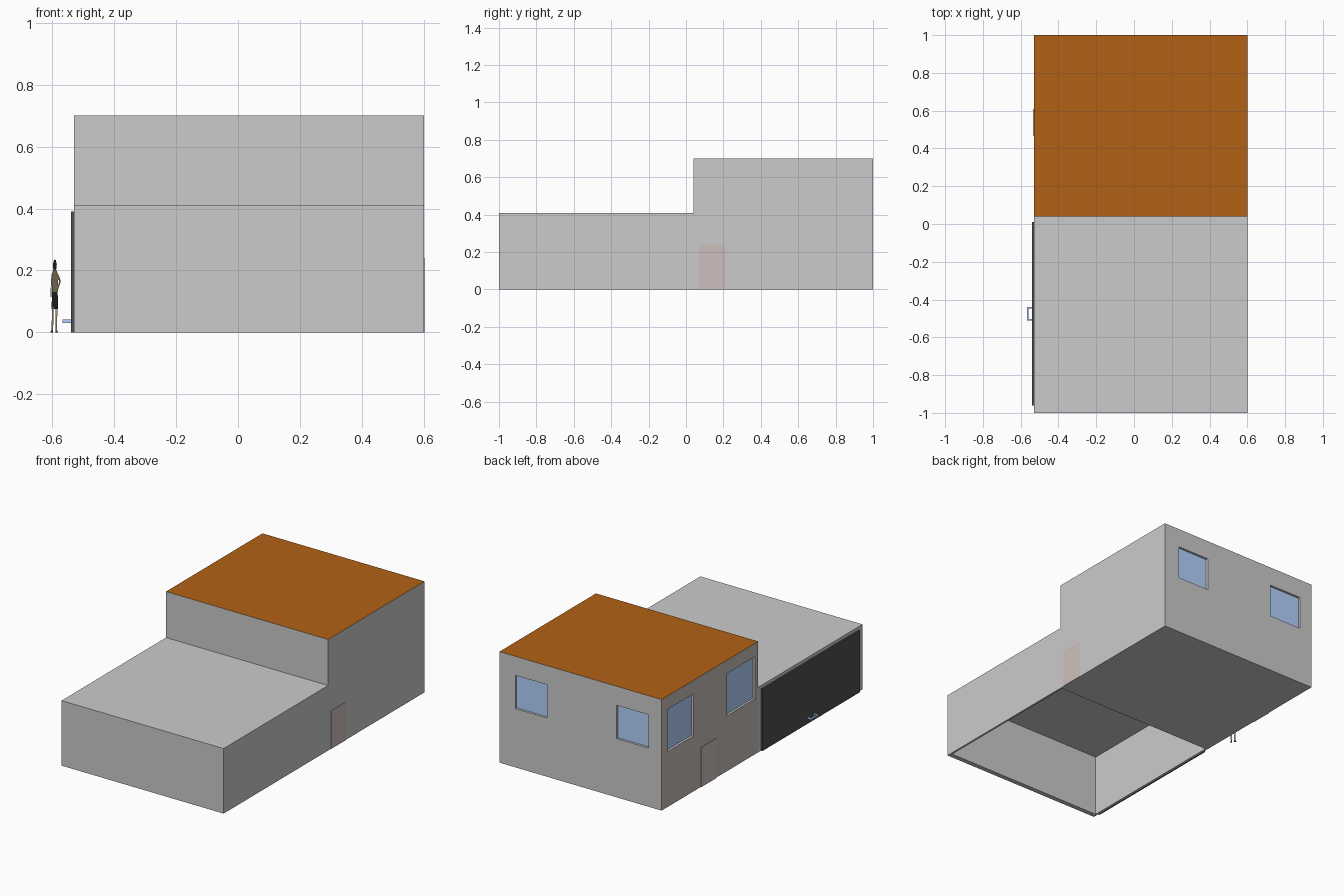
import bpy, bmesh
from mathutils import Vector, Matrix

if "Cube" in bpy.data.objects:
    bpy.data.objects.remove(bpy.data.objects["Cube"])


def material(name, rgb):
    m = bpy.data.materials.new(name)
    m.diffuse_color = (*rgb, 1)
    m.use_nodes = True
    m.node_tree.nodes["Principled BSDF"].inputs["Base Color"].default_value = m.diffuse_color
    return m


def finish(name, bm, mats=()):
    me = bpy.data.meshes.new(name)
    bm.to_mesh(me)
    bm.free()
    for m in mats:
        me.materials.append(m)
    ob = bpy.data.objects.new(name, me)
    bpy.context.collection.objects.link(ob)
    return ob


def add_box(bm, lo, hi):
    lo, hi = Vector(lo), Vector(hi)
    mat = Matrix.Translation((lo + hi) / 2) @ Matrix.Diagonal((*(hi - lo), 1))
    bmesh.ops.create_cube(bm, size=1, matrix=mat)


def boxes(name, spans, *mats):
    bm = bmesh.new()
    for lo, hi in spans:
        add_box(bm, lo, hi)
    return finish(name, bm, mats)


def cut(target, name, spans):
    cutter = boxes(name, spans)
    cutter.hide_render = True
    cutter.hide_viewport = True
    mod = target.modifiers.new(name, 'BOOLEAN')
    mod.operation = 'DIFFERENCE'
    mod.solver = 'EXACT'
    mod.object = cutter


plaster = material("plaster", (0.6, 0.6, 0.6))
copper = material("roof_brown", (0.45, 0.12, 0.008))
warm = material("warm_wall", (0.58, 0.52, 0.48))
pinkish = material("door_pink_grey", (0.62, 0.53, 0.51))
dark = material("dark_panel", (0.08, 0.08, 0.08))
glass = material("window_blue", (0.45, 0.65, 1.0))
skin = material("skin", (0.5, 0.36, 0.25))
black = material("black_cloth", (0.015, 0.015, 0.015))
olive = material("olive_cloth", (0.2, 0.17, 0.09))

X0, X1, YM = -0.53, 0.60, 0.04   # side walls and the step between the volumes
D, T = 0.018, 0.004              # window recess and pane thickness

# tall house block: brown top, warm-tinted left wall
house = boxes("house_block", [((X0, YM, 0), (X1, 1, 0.70))], plaster, copper, warm)
for p in house.data.polygons:
    if p.normal.z > 0.9:
        p.material_index = 1
    elif p.normal.x < -0.9:
        p.material_index = 2

# recessed windows: two in the back wall, two in the left wall
holes, panes = [], []
for a, b in ((0.27, 0.49), (-0.44, -0.215)):
    holes.append(((a, 1 - D, 0.37), (b, 1.05, 0.58)))
    panes.append(((a, 1 - D - T, 0.37), (b, 1 - D + T, 0.58)))
for a, b in ((0.68, 0.94), (0.07, 0.35)):
    holes.append(((X0 - 0.05, a, 0.35), (X0 + D, b, 0.615)))
    panes.append(((X0 + D - T, a, 0.35), (X0 + D + T, b, 0.615)))
cut(house, "window_openings", holes)
boxes("window_panes", panes, glass)

# low garage shell, open underneath
garage = boxes("garage_shell", [((X0, -1, 0), (X1, YM, 0.41))], plaster)
cut(garage, "garage_cavity", [((X0 + 0.012, -0.97, -0.1), (X1 - 0.012, 0.1, 0.39))])

# garage door with U-shaped pull handle
boxes("garage_door", [((X0 - 0.01, -0.96, 0), (X0, 0.01, 0.39))], dark)
boxes("garage_door_handle", [
    ((-0.566, -0.51, 0.03), (-0.558, -0.44, 0.042)),
    ((-0.558, -0.51, 0.03), (-0.538, -0.502, 0.042)),
    ((-0.558, -0.448, 0.03), (-0.538, -0.44, 0.042))], glass)

# entrance doors on both sides
boxes("left_door", [((X0 - 0.004, 0.465, 0), (X0, 0.61, 0.25))], pinkish)
boxes("right_door", [((X1, 0.07, 0), (X1 + 0.002, 0.215, 0.24))], pinkish)

# flat scale figure: profiles in a diagonal upright plane (u across, z up)
figure = [
    ("legs", skin, [(-0.020, 0.005), (-0.012, 0.005), (-0.008, 0.08), (-0.018, 0.08)]),
    ("legs", skin, [(0.000, 0.005), (0.008, 0.005), (0.012, 0.08), (0.000, 0.08)]),
    ("shoes", black, [(-0.026, 0), (-0.012, 0), (-0.012, 0.01), (-0.020, 0.012)]),
    ("shoes", black, [(0.000, 0), (0.013, 0), (0.009, 0.012), (0.000, 0.01)]),
    ("shorts", black, [(-0.020, 0.075), (0.014, 0.075), (0.013, 0.13), (-0.018, 0.13)]),
    ("torso", olive, [(-0.018, 0.13), (0.013, 0.13), (0.017, 0.185), (0.004, 0.203),
                      (-0.010, 0.203), (-0.021, 0.185)]),
    ("arm", skin, [(-0.021, 0.185), (-0.018, 0.175), (-0.021, 0.115), (-0.027, 0.115)]),
    ("bent_arm", olive, [(0.017, 0.187), (0.030, 0.165), (0.013, 0.135), (0.014, 0.15),
                         (0.022, 0.165), (0.014, 0.175)]),
    ("head", black, [(-0.010, 0.20), (0.004, 0.20), (0.008, 0.218), (0.003, 0.233),
                     (-0.006, 0.235), (-0.013, 0.22)]),
]
for part, mat, pts in figure:
    bm = bmesh.new()
    bm.faces.new([bm.verts.new((-0.59 + 0.6 * u, 0.20 - 0.8 * u, z)) for u, z in pts])
    finish("figure_" + part, bm, [mat])
